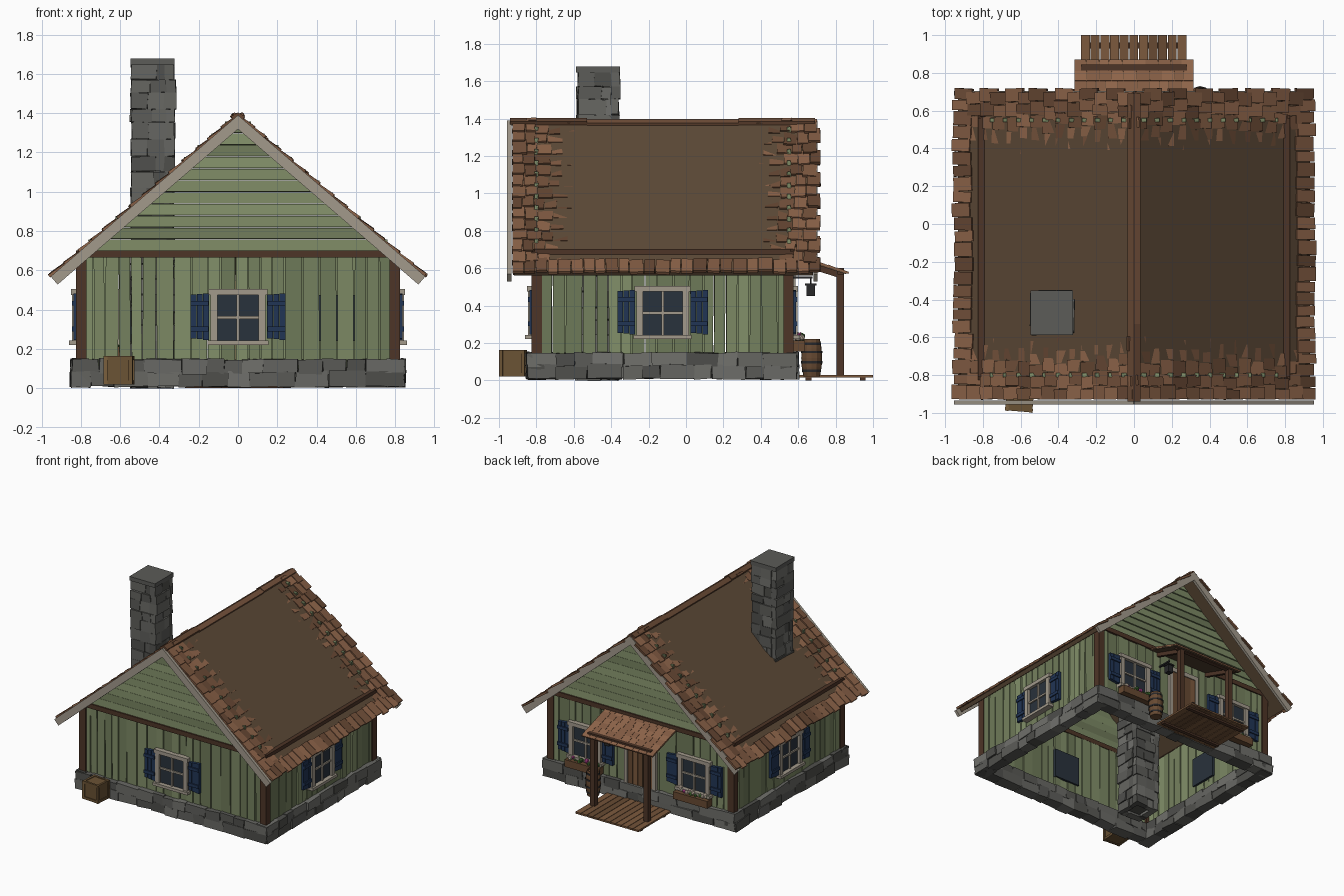
import bpy, bmesh, math, random
from math import radians, pi
from mathutils import Matrix, Vector, Euler

if "Cube" in bpy.data.objects:
    bpy.data.objects.remove(bpy.data.objects["Cube"])

R = random.Random(4)
T = Matrix.Translation
I = Matrix.Identity(4)
PARTS, PAL = {}, {}

def material(name, rgb):
    m = bpy.data.materials.new(name)
    m.diffuse_color = (*rgb, 1)
    m.use_nodes = True
    m.node_tree.nodes["Principled BSDF"].inputs["Base Color"].default_value = m.diffuse_color
    return m

def finish(name, bm, mats):
    bmesh.ops.recalc_face_normals(bm, faces=bm.faces)
    me = bpy.data.meshes.new(name)
    bm.to_mesh(me)
    bm.free()
    for m in mats:
        me.materials.append(m)
    ob = bpy.data.objects.new(name, me)
    bpy.context.collection.objects.link(ob)
    return ob

def shades(rgb, name, n=4, spread=0.3):
    return [material(f"{name}_{i}", [c * (1 + spread * (i / max(1, n - 1) - 0.5) * 2) for c in rgb]) for i in range(n)]

GREEN = shades((0.19, 0.235, 0.12), "green_board", 4, 0.18)
STONE = shades((0.12, 0.12, 0.11), "stone", 4, 0.35)
SHING = shades((0.2, 0.095, 0.05), "shingle", 4, 0.35)
ROOF = [material("roof_panel", (0.11, 0.068, 0.038))]
DARK = [material("dark_timber", (0.075, 0.035, 0.02))]
TRIM = [material("pale_trim", (0.36, 0.32, 0.26))]
NAVY = [material("shutter_blue", (0.015, 0.035, 0.09))]
GLASS = [material("glass", (0.022, 0.032, 0.045))]
WOOD = shades((0.17, 0.085, 0.04), "wood", 3, 0.2)
CRATE = shades((0.17, 0.1, 0.04), "crate", 2, 0.15)
IRON = [material("iron", (0.02, 0.02, 0.022))]
BLOOM = [material("pink", (0.5, 0.06, 0.3)), material("leaf", (0.08, 0.25, 0.04)),
         material("cream", (0.6, 0.5, 0.4)), material("leaf_dark", (0.05, 0.14, 0.03))]

def add(name, mats, M, x, y, z, rot=(0, 0, 0), jit=0.0):
    """Queue one box, given by its ranges in the frame M."""
    PAL[name] = mats
    c = Vector(((x[0] + x[1]) / 2, (y[0] + y[1]) / 2, (z[0] + z[1]) / 2))
    S = Matrix.Diagonal((x[1] - x[0], y[1] - y[0], z[1] - z[0], 1))
    PARTS.setdefault(name, []).append((M @ T(c) @ Euler(rot).to_matrix().to_4x4() @ S, jit))

def build():
    for name, boxes in PARTS.items():
        bm = bmesh.new()
        for M, jit in boxes:
            vs = bmesh.ops.create_cube(bm, size=1, matrix=M)["verts"]
            k = R.randrange(len(PAL[name]))
            for f in {f for v in vs for f in v.link_faces}:
                f.material_index = k
            for v in vs:
                v.co += Vector([R.uniform(-jit, jit) for _ in range(3)])
        finish(name, bm, PAL[name])

def split(a, b, lo, hi):
    """Random consecutive spans from a to b."""
    ws = []
    while sum(ws) < b - a:
        ws.append(R.uniform(lo, hi))
    k, p = (b - a) / sum(ws), a
    for w in ws:
        yield p, p + w * k
        p += w * k

# Wall frames: local x along the wall, local -y outward
CY = -0.125
WALLS = {"front": (0, -0.8, 0, 0.8), "right": (0.8, CY, 90, 0.675),
         "back": (0, 0.55, 180, 0.8), "left": (-0.8, CY, -90, 0.675)}

def window(tag, M, u):
    n = tag + "_window"
    M = M @ T((u, 0, 0))
    add(n + "_glass", GLASS, M, (-0.115, 0.115), (-0.025, 0.025), (0.24, 0.475))
    for s in (-1, 1):
        add(n + "_frame", TRIM, M, sorted((s * 0.105, s * 0.14)), (-0.045, 0.0), (0.235, 0.49))
        x0 = s * 0.195
        for i in (-1, 0, 1):    # shutter boards
            add(n + "_shutters", NAVY, M, (x0 + i * 0.032 - 0.0145, x0 + i * 0.032 + 0.0145),
                (-0.037, -0.012), (0.25 - 0.004 * i, 0.48 + 0.003 * i))
        for z in (0.29, 0.42):
            add(n + "_shutters", NAVY, M, (x0 - 0.046, x0 + 0.046), (-0.046, -0.03), (z, z + 0.025))
    add(n + "_frame", TRIM, M, (-0.15, 0.15), (-0.05, 0.0), (0.475, 0.505))
    add(n + "_frame", TRIM, M, (-0.155, 0.155), (-0.06, 0.0), (0.22, 0.242))
    add(n + "_frame", TRIM, M, (-0.007, 0.007), (-0.036, 0.0), (0.24, 0.48))
    add(n + "_frame", TRIM, M, (-0.11, 0.11), (-0.036, 0.0), (0.353, 0.367))

for tag, (wx, wy, ang, h) in WALLS.items():
    M = T((wx, wy, 0)) @ Matrix.Rotation(radians(ang), 4, 'Z')
    # vertical boards
    for a, b in split(-h, h, 0.055, 0.095):
        d = R.uniform(-0.005, 0.005)
        add(tag + "_wall_boards", GREEN, M, (a + 0.003, b - 0.003), (-0.013 + d, 0.01 + d), (0.1, 0.67),
            (0, R.uniform(-0.008, 0.008), 0))
    # stone footing in two courses
    for z0, z1 in ((0.008, 0.085), (0.075, 0.148)):
        for a, b in split(-h - 0.045, h + 0.045, 0.1, 0.22):
            d = R.uniform(-0.007, 0.007)
            add("stone_footing", STONE, M, (a, b), (-0.048 + d, 0.045), (z0, z1), jit=0.006)
    # top plate and corner post
    add("top_plates", DARK, M, (-h - 0.01, h + 0.01), (-0.025, 0.015), (0.665, 0.702))
    add("corner_posts", DARK, M, (-h - 0.025, -h + 0.03), (-0.025, 0.03), (0.12, 0.69))
    for u in ((-0.48, 0.48) if tag == "back" else (0,)):
        window(tag, M, u)
    # gable boards
    if h == 0.8:
        for i in range(11):
            z = 0.7 + i * 0.06
            w = (1.387 - z - 0.03) / 0.862
            add(tag + "_gable_boards", GREEN, M, (-w, w), (-0.012, 0.008), (z, z + 0.056),
                (-0.1, 0, 0))

# Roof: local x runs down the slope, local z is the outer normal
ANG = math.atan2(0.81, 0.94)
L, ROWS = 1.24, 14
for s in (1, -1):
    M = Matrix.Diagonal((s, 1, 1, 1)) @ T((0, 0, 1.385)) @ Matrix.Rotation(ANG, 4, 'Y')
    add("roof_panels", ROOF, M, (0, L - 0.01), (-0.92, 0.68), (-0.03, 0.0))
    for y in (-0.945, 0.692):
        add("bargeboards", TRIM, M, (0.0, L + 0.015), (y - 0.011, y + 0.011), (-0.05, 0.004))
    for r in range(ROWS):
        x1 = (r + 1) * L / ROWS + 0.01
        for a, b in split(-0.93, 0.70 + 0.02 * (r % 2), 0.055, 0.085):
            y = (a + b) / 2
            edge = min(y + 0.93, 0.71 - y)      # shingles sink under the panel away from the gable ends
            last = r == ROWS - 1
            if edge > 0.3 and not last:
                continue
            up = 0.006 - 0.02 * (0 if last else edge / 0.3)
            j = R.uniform(-0.014, 0.01)
            add("roof_shingles", SHING, M, (x1 - 0.115 + j, x1 + j), (a + 0.002, b - 0.002),
                (up - 0.008, up + 0.008), (R.uniform(-0.06, 0.06), -0.1, R.uniform(-0.05, 0.05)))
for i, (a, b) in enumerate(((-0.94, -0.53), (-0.53, -0.13), (-0.13, 0.28), (0.28, 0.69))):
    z = 1.387 if i in (0, 3) else 1.38
    for s in (1, -1):
        add("ridge_cap", SHING[:2], Matrix.Diagonal((s, 1, 1, 1)) @ T((0, 0, z + 0.012)) @ Matrix.Rotation(0.5, 4, 'Y'),
            (-0.002, 0.038), (a, b), (-0.02, 0.004))

# Chimney: pinwheel courses of four stones around a core
C = T((-0.435, -0.47, 0))
add("chimney_core", STONE[:1], C, (-0.085, 0.085), (-0.085, 0.085), (0.02, 1.65))
for i, (a, b) in enumerate(split(0.0, 1.65, 0.065, 0.095)):
    for k in range(4):
        Q = C @ Matrix.Rotation(k * pi / 2, 4, 'Z')
        e = R.uniform(0.104, 0.117)
        m = R.uniform(-0.04, 0.04)
        for x in ((-0.108, m), (m, 0.07)):
            d = R.uniform(-0.004, 0.004)
            add("chimney_stones", STONE, Q, x, (-e - d, -0.06), (a + 0.001, b - 0.001), jit=0.004)
add("chimney_cap", STONE[1:2], C, (-0.113, 0.113), (-0.118, 0.118), (1.645, 1.678))

# Door in the back wall
add("door_frame", TRIM, I, (-0.14, 0.14), (0.55, 0.585), (0.545, 0.58))
for s in (-1, 1):
    add("door_frame", TRIM, I, sorted((s * 0.11, s * 0.14)), (0.55, 0.585), (0.1, 0.56))
for i in range(5):
    add("door", WOOD, I, (-0.11 + i * 0.044, -0.068 + i * 0.044), (0.54, 0.578), (0.1, 0.548))
add("door_handle", IRON, I, (-0.09, -0.075), (0.575, 0.597), (0.31, 0.34))

# Porch: deck, posts, beam and shingled roof
for i in range(11):
    x = -0.28 + i * 0.051
    add("porch_deck", WOOD, I, (x, x + 0.047), (0.58, 1.0), (0.014, 0.028))
for y in (0.64, 0.93):
    add("porch_deck_joists", DARK, I, (-0.27, 0.27), (y, y + 0.03), (0.0, 0.015))
for s in (-1, 1):
    add("porch_posts", DARK, I, (s * 0.235 - 0.02, s * 0.235 + 0.02), (0.805, 0.845), (0.025, 0.585))
    add("porch_rafters", DARK, T((s * 0.235, 0.55, 0.655)) @ Matrix.Rotation(-0.31, 4, 'X'),
        (-0.012, 0.012), (0, 0.3), (-0.02, 0.01))
add("porch_beam", DARK, I, (-0.28, 0.28), (0.81, 0.845), (0.565, 0.602))
P = T((0, 0.55, 0.678)) @ Matrix.Rotation(-0.31, 4, 'X')
add("porch_roof_panel", ROOF, P, (-0.31, 0.31), (0, 0.325), (-0.012, 0.0))
for r in range(6):
    for a, b in split(-0.315, 0.315, 0.05, 0.075):
        add("porch_shingles", SHING[2:], P, (a + 0.001, b - 0.001), (r * 0.054, r * 0.054 + 0.066),
            (-0.005, 0.006), (-0.06, 0, 0))

# Lantern on a bracket
add("lantern", IRON, I, (0.198, 0.242), (0.645, 0.69), (0.45, 0.51))
add("lantern", IRON, I, (0.19, 0.25), (0.637, 0.698), (0.508, 0.518))
add("lantern", IRON, I, (0.216, 0.224), (0.663, 0.671), (0.515, 0.55))
add("lantern", IRON, I, (0.214, 0.226), (0.55, 0.675), (0.545, 0.556))

# Crate by the front wall
K = T((-0.605, -0.925, 0.02)) @ Matrix.Rotation(-0.08, 4, 'Z')
add("crate", CRATE, K, (-0.066, 0.066), (-0.06, 0.06), (0.004, 0.138))
for sx in (-1, 1):
    for sy in (-1, 1):
        add("crate_slats", CRATE, K, (sx * 0.064 - 0.01, sx * 0.064 + 0.01), (sy * 0.059 - 0.01, sy * 0.059 + 0.01), (0, 0.143))
    for z in (0, 0.123):
        add("crate_slats", CRATE, K, (-0.07, 0.07), (sx * 0.059 - 0.008, sx * 0.059 + 0.008), (z, z + 0.02))
        add("crate_slats", CRATE, K, (sx * 0.064 - 0.008, sx * 0.064 + 0.008), (-0.06, 0.06), (z, z + 0.02))

# Flower boxes under the back windows
bm = bmesh.new()
for u in (-0.48, 0.48):
    add("flower_boxes", WOOD[:1], I, (u - 0.15, u + 0.15), (0.57, 0.635), (0.155, 0.213))
    for i in range(14):
        p = T((u - 0.13 + i * 0.02, R.uniform(0.588, 0.622), R.uniform(0.215, 0.242)))
        vs = bmesh.ops.create_icosphere(bm, subdivisions=1, radius=R.uniform(0.013, 0.02), matrix=p)["verts"]
        k = R.randrange(4)
        for f in {f for v in vs for f in v.link_faces}:
            f.material_index = k
finish("flowers", bm, BLOOM)

# Barrel and hoops
def lathe(name, profile, mats, n=12):
    bm = bmesh.new()
    rings = [[bm.verts.new((0.35 + r * math.cos(2 * pi * i / n), 0.672 + r * math.sin(2 * pi * i / n), z))
              for i in range(n)] for r, z in profile]
    for A, B in zip(rings, rings[1:]):
        for i in range(n):
            bm.faces.new((A[i], A[(i + 1) % n], B[(i + 1) % n], B[i]))
    bm.faces.new(rings[0])
    bm.faces.new(rings[-1])
    finish(name, bm, mats)

lathe("barrel", [(0.044, 0.02), (0.053, 0.07), (0.056, 0.12), (0.053, 0.17), (0.044, 0.22), (0.037, 0.22), (0.037, 0.21)], WOOD[:1])
for i, (r, z) in enumerate(((0.051, 0.045), (0.058, 0.09), (0.058, 0.145), (0.051, 0.19))):
    lathe(f"barrel_hoop_{i}", [(r, z), (r, z + 0.013)], IRON)

build()
